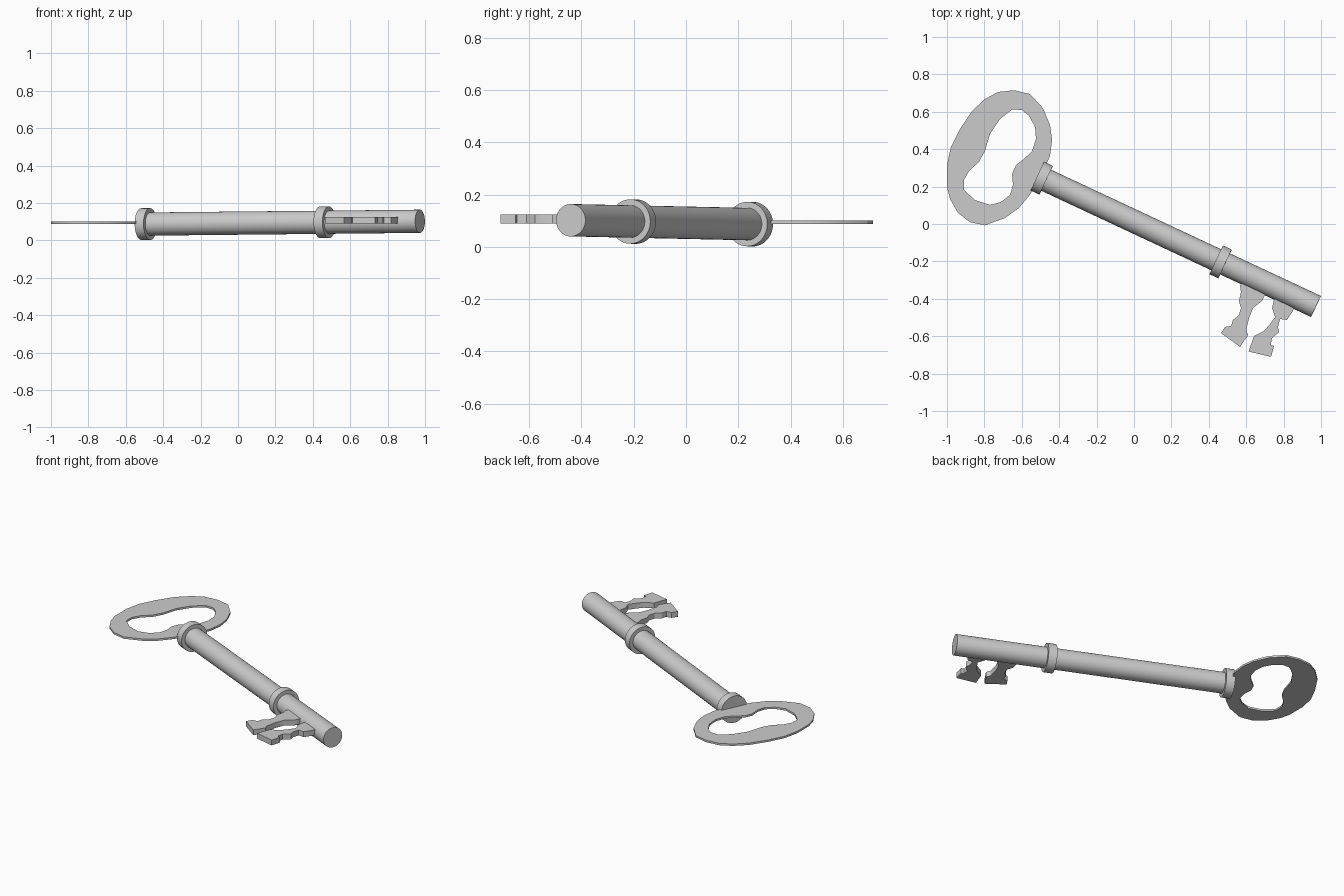
import bpy
from mathutils import Vector

if "Cube" in bpy.data.objects:
    bpy.data.objects.remove(bpy.data.objects["Cube"])

# Shaft axis: bow end to tip, tilted slightly upwards
START = Vector((-0.493, 0.245, 0.087))
TIP = Vector((0.973, -0.441, 0.102))
AXIS = (TIP - START).normalized()


def rod(name, a, b, radius):
    """Smooth solid cylinder between two points."""
    d = b - a
    bpy.ops.mesh.primitive_cylinder_add(vertices=48, radius=radius, depth=d.length, location=(a + b) / 2)
    ob = bpy.context.object
    ob.name = name
    ob.rotation_mode = 'QUATERNION'
    ob.rotation_quaternion = d.to_track_quat('Z', 'Y')
    bpy.ops.object.shade_smooth_by_angle()
    return ob


def plate(name, outlines, z, thickness):
    """Flat plate cut from closed outlines; inner outlines become holes."""
    cu = bpy.data.curves.new(name, 'CURVE')
    cu.dimensions = '2D'
    cu.fill_mode = 'BOTH'
    cu.extrude = thickness / 2
    for pts in outlines:
        sp = cu.splines.new('POLY')
        sp.points.add(len(pts) - 1)
        for p, (x, y) in zip(sp.points, pts):
            p.co = (x, y, 0, 1)
        sp.use_cyclic_u = True
    ob = bpy.data.objects.new(name, cu)
    ob.location.z = z
    bpy.context.collection.objects.link(ob)
    bpy.ops.object.select_all(action='DESELECT')
    ob.select_set(True)
    bpy.context.view_layer.objects.active = ob
    bpy.ops.object.convert(target='MESH')
    bpy.ops.object.shade_smooth_by_angle()


# Shaft and its two collars
rod("shaft", START - AXIS * 0.02, TIP, 0.062)
for name, along in (("bow_collar", 0.0), ("bit_collar", 1.056)):
    c = START + AXIS * along
    rod(name, c - AXIS * 0.026, c + AXIS * 0.026, 0.085)

# Bow: kidney-shaped loop handle
bow_outer = [(-.64, .715), (-.556, .695), (-.487, .62), (-.449, .53), (-.438, .449),
             (-.449, .364), (-.481, .294), (-.519, .214), (-.561, .15), (-.615, .086),
             (-.69, .032), (-.797, -.007), (-.877, .01), (-.941, .059), (-.984, .134),
             (-1, .198), (-1, .316), (-.979, .412), (-.93, .508), (-.866, .604),
             (-.797, .668), (-.727, .706)]
bow_hole = [(-.652, .612), (-.599, .61), (-.561, .578), (-.529, .519), (-.524, .455),
            (-.545, .39), (-.588, .348), (-.631, .315), (-.652, .267), (-.647, .209),
            (-.663, .155), (-.711, .118), (-.77, .102), (-.85, .128), (-.909, .182),
            (-.909, .235), (-.882, .283), (-.829, .332), (-.797, .39), (-.77, .481),
            (-.717, .561)]
plate("bow", [bow_outer, bow_hole], 0.094, 0.012)

# Bit: two notched teeth, rooted inside the shaft
inner_tooth = [(.60, -.28), (.567, -.33), (.572, -.364), (.561, -.412), (.572, -.449),
               (.561, -.487), (.529, -.513), (.519, -.545), (.487, -.55), (.465, -.583),
               (.567, -.657), (.61, -.594), (.60, -.567), (.615, -.503), (.637, -.449),
               (.684, -.412), (.70, -.38), (.71, -.32)]
outer_tooth = [(.77, -.36), (.749, -.40), (.738, -.449), (.754, -.497), (.727, -.535),
               (.695, -.572), (.642, -.599), (.612, -.682), (.733, -.71), (.749, -.652),
               (.731, -.647), (.738, -.61), (.775, -.578), (.77, -.551), (.781, -.508),
               (.818, -.513), (.85, -.465), (.87, -.40)]
plate("bit_inner_tooth", [inner_tooth], 0.107, 0.034)
plate("bit_outer_tooth", [outer_tooth], 0.107, 0.034)
